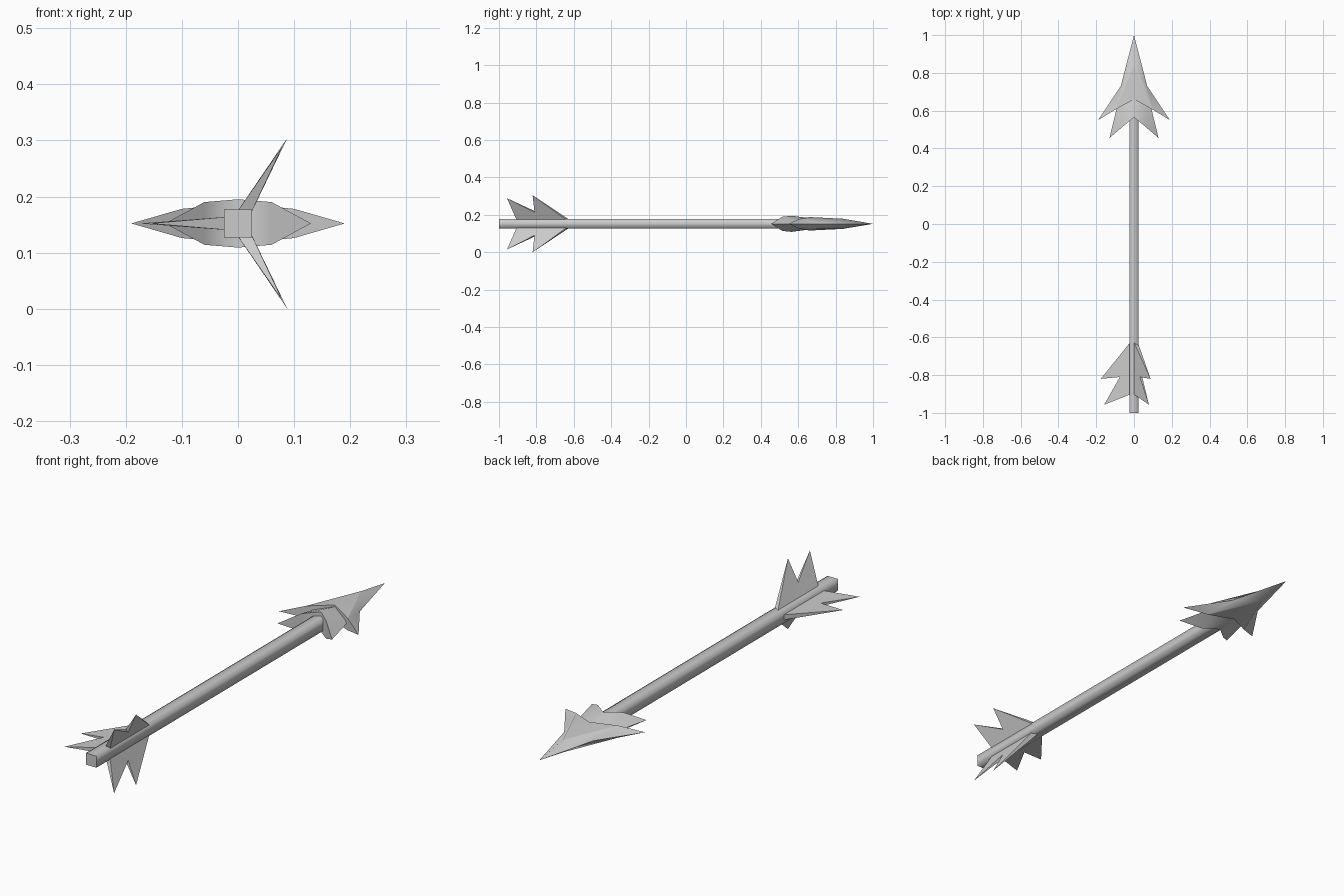
import bpy, bmesh, math
from mathutils import Matrix, Vector

cube = bpy.data.objects.get("Cube")
if cube:
    bpy.data.objects.remove(cube, do_unlink=True)

AXIS_Z = 0.152  # height of the shaft axis

grey = bpy.data.materials.new("plain grey")
grey.use_nodes = True
colour = (0.6, 0.6, 0.6, 1)
grey.diffuse_color = colour
grey.node_tree.nodes["Principled BSDF"].inputs["Base Color"].default_value = colour


def finish(name, bm, is_sharp):
    """Weld, smooth and place a part; is_sharp picks its hard edges."""
    bmesh.ops.remove_doubles(bm, verts=bm.verts[:], dist=0.0001)
    bmesh.ops.recalc_face_normals(bm, faces=bm.faces[:])
    for face in bm.faces:
        face.smooth = True
    for edge in bm.edges:
        edge.smooth = not is_sharp(edge)
    mesh = bpy.data.meshes.new(name)
    bm.to_mesh(mesh)
    bm.free()
    mesh.materials.append(grey)
    obj = bpy.data.objects.new(name, mesh)
    obj.location.z = AXIS_Z
    bpy.context.collection.objects.link(obj)


def add_face(bm, points):
    bm.faces.new([bm.verts.new(p) for p in points])


def steep(edge):
    return edge.calc_face_angle(0) > math.radians(35)


# Square shaft: rounded shading along its length, hard end caps
bm = bmesh.new()
bmesh.ops.create_cube(bm, size=1)
bmesh.ops.scale(bm, vec=(0.05, 1.6, 0.05), verts=bm.verts[:])
bmesh.ops.translate(bm, vec=(0, -0.2, 0), verts=bm.verts[:])
finish("shaft", bm, lambda e: abs(e.verts[0].co.y - e.verts[1].co.y) < 0.01)


# Arrowhead layers: ridged in the middle, swept back to thin barbs
def head_layer(name, nose, ridge, back, shoulder, mid, barb):
    bm = bmesh.new()
    for side in (-1, 1):
        def at(p, up):
            return Vector((p[0] * side, p[1], p[2] * up))
        for up in (-1, 1):
            for loop in ((nose, ridge, shoulder), (ridge, back, mid),
                         (ridge, mid, shoulder), (shoulder, mid, barb)):
                add_face(bm, [at(p, up) for p in loop])
        # rear wall
        add_face(bm, [at(back, 1), at(mid, 1), at(mid, -1), at(back, -1)])
        add_face(bm, [at(mid, 1), at(barb, 1), at(mid, -1)])
    finish(name, bm, lambda e: steep(e) and any(
        abs(v.co.x) > 0.001 for v in e.verts))


head_layer("arrowhead_front", (0, 1, 0), (0, 0.84, 0.027), (0, 0.66, 0.036),
           (0.07, 0.73, 0), (0.1, 0.605, 0.026), (0.19, 0.55, 0))
head_layer("arrowhead_rear", (0, 0.85, 0), (0, 0.64, 0.033), (0, 0.565, 0.043),
           (0.08, 0.66, 0), (0.06, 0.515, 0.038), (0.13, 0.455, 0))


# Three notched fins: (radius, y, half thickness), thick at the root
root_front, root_back = (0.015, -0.62, 0.012), (0.015, -0.9, 0.012)
root_mid = (0.015, -0.8, 0.012)
tip_a, notch, tip_b = (0.176, -0.82, 0), (0.075, -0.81, 0.007), (0.158, -0.957, 0)
outline = (root_front, tip_a, notch, tip_b, root_back, root_mid)
for name, degrees in (("fin_upper", 60), ("fin_side", 180), ("fin_lower", -60)):
    bm = bmesh.new()

    def at(p, s):
        return Vector((p[0], p[1], p[2] * s))
    for s in (-1, 1):
        for loop in ((root_front, tip_a, notch), (root_front, notch, root_mid),
                     (root_mid, notch, root_back), (notch, tip_b, root_back)):
            add_face(bm, [at(p, s) for p in loop])
    for a, b in zip(outline, outline[1:] + outline[:1]):
        points = [at(a, 1), at(b, 1)]
        points += [at(p, -1) for p in (b, a) if p[2] > 0]
        add_face(bm, points)
    # turn the fin around the shaft axis
    bm.transform(Matrix.Rotation(math.radians(-degrees), 4, "Y"))
    finish(name, bm, steep)
